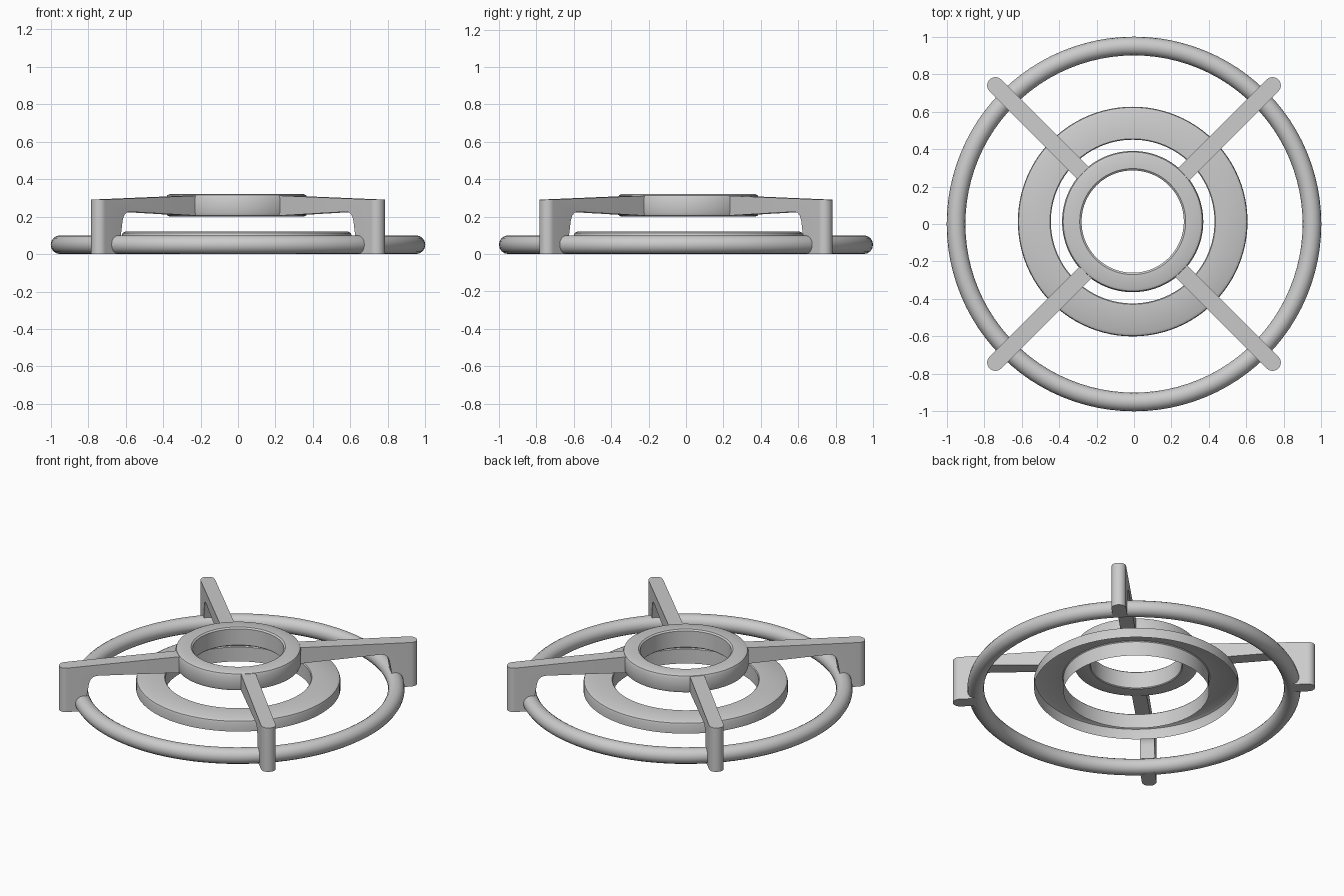
import bpy, bmesh
from math import radians, pi, cos, sin
from mathutils import Matrix, Vector

if "Cube" in bpy.data.objects:
    bpy.data.objects.remove(bpy.data.objects["Cube"])

CENTRE = (-0.007, 0.013, 0)


def finish(name, bm, loc=(0, 0, 0), angle=35):
    me = bpy.data.meshes.new(name)
    bm.to_mesh(me)
    bm.free()
    ob = bpy.data.objects.new(name, me)
    bpy.context.collection.objects.link(ob)
    ob.location = loc
    bpy.ops.object.select_all(action='DESELECT')
    ob.select_set(True)
    bpy.context.view_layer.objects.active = ob
    bpy.ops.object.shade_smooth_by_angle(angle=radians(angle))
    return ob


def lathe(name, profile, closed=True, steps=96, loc=(0, 0, 0)):
    """Revolve (radius, height) points around z."""
    bm = bmesh.new()
    rings = []
    for i in range(steps):
        a = 2 * pi * i / steps
        rings.append([bm.verts.new((r * cos(a), r * sin(a), z)) for r, z in profile])
    n = len(profile)
    for i in range(steps):
        p, q = rings[i], rings[(i + 1) % steps]
        for j in range(n if closed else n - 1):
            k = (j + 1) % n
            bm.faces.new((p[j], q[j], q[k], p[k]))
    if closed:
        bmesh.ops.recalc_face_normals(bm, faces=bm.faces)
    return finish(name, bm, loc)


# outer base ring: round tube
tube = [(0.95 + 0.05 * cos(t * pi / 8), 0.05 + 0.05 * sin(t * pi / 8)) for t in range(16)]
lathe("base_ring", tube)

# lower ring: hollow underneath, with outer lip and inner collar
lathe("lower_ring", [(0.613, 0.045), (0.613, 0.100), (0.609, 0.112), (0.595, 0.12),
                     (0.442, 0.12), (0.437, 0.115), (0.437, 0.02)],
      closed=False, loc=CENTRE)

# upper ring: solid with softened outer edges
lathe("upper_ring", [(0.273, 0.205), (0.278, 0.20), (0.358, 0.20), (0.371, 0.206),
                     (0.377, 0.22), (0.377, 0.30), (0.371, 0.314), (0.358, 0.32),
                     (0.283, 0.32), (0.273, 0.312)], loc=CENTRE)


# four legs: sloping arm and foot, rounded at the outer end
def leg(name, angle, half=0.044):
    side = [(0.35, 0.312), (0.35, 0.205), (0.86, 0.226), (0.885, 0.222), (0.905, 0.205),
            (0.915, 0.18), (0.945, 0.0), (1.09, 0.0), (1.09, 0.29)]
    bm = bmesh.new()
    face = bm.faces.new([bm.verts.new((d, -half, z)) for d, z in side])
    ext = bmesh.ops.extrude_face_region(bm, geom=[face])
    bmesh.ops.translate(bm, vec=(0, 2 * half, 0),
                        verts=[v for v in ext['geom'] if isinstance(v, bmesh.types.BMVert)])
    outer = [e for e in bm.edges if all(v.co.x > 1.08 for v in e.verts)
             and abs(e.verts[0].co.z - e.verts[1].co.z) > 0.1]
    bmesh.ops.bevel(bm, geom=outer, offset=half * 0.98, segments=8, profile=0.5, affect='EDGES')
    bmesh.ops.recalc_face_normals(bm, faces=bm.faces)
    bmesh.ops.rotate(bm, verts=bm.verts, cent=(0, 0, 0), matrix=Matrix.Rotation(angle, 3, 'Z'))
    return finish(name, bm)


for i, label in enumerate(("back_right", "back_left", "front_left", "front_right")):
    leg(label + "_leg", pi / 4 + i * pi / 2)
